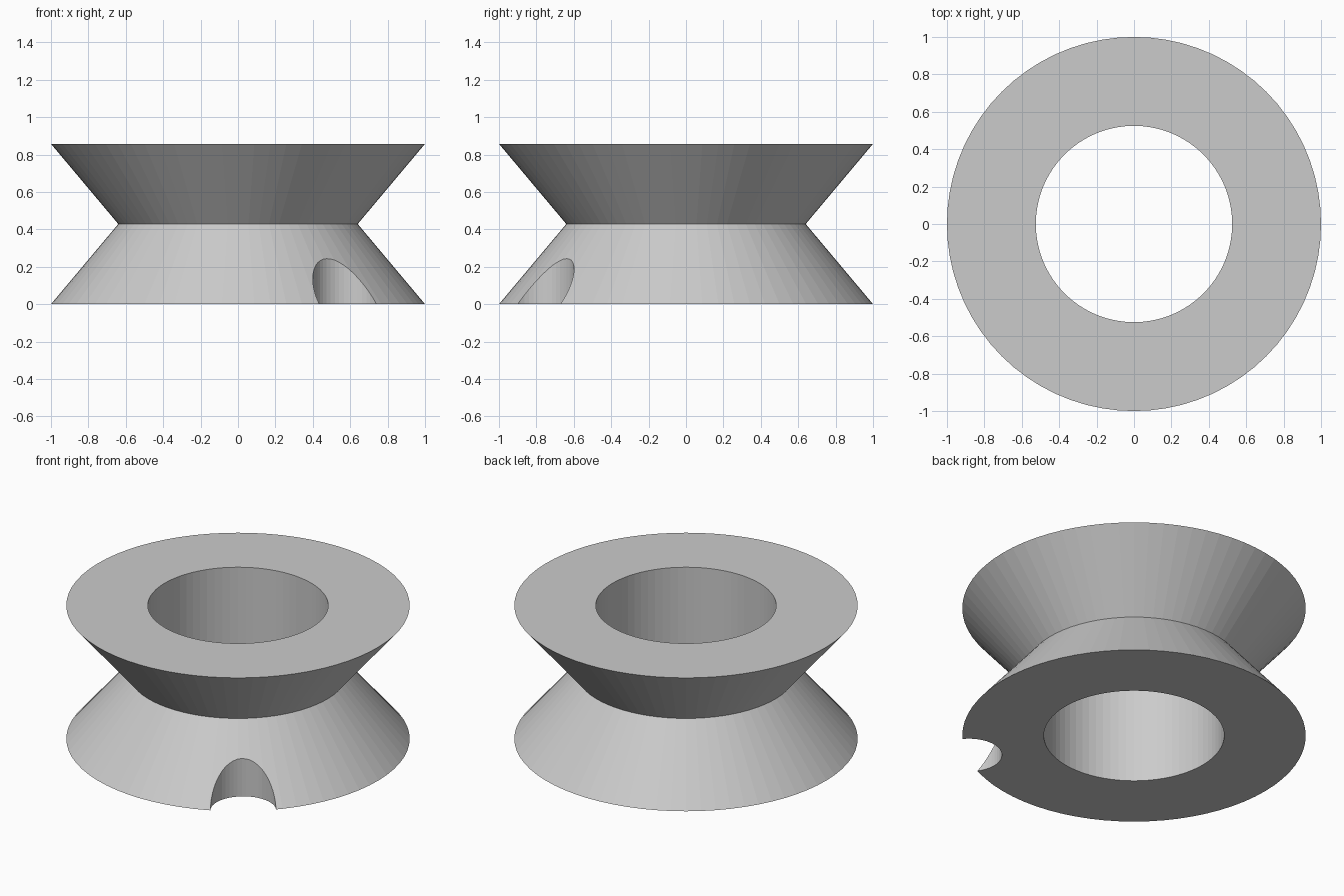
import bpy
import bmesh
import math

cube = bpy.data.objects.get("Cube")
if cube:
    bpy.data.objects.remove(cube, do_unlink=True)

SEGMENTS = 72
HEIGHT = 0.857

# Single plain grey
grey = bpy.data.materials.new("plain_grey")
grey.use_nodes = True
colour = (0.6, 0.6, 0.6, 1)
grey.diffuse_color = colour
grey.node_tree.nodes["Principled BSDF"].inputs["Base Color"].default_value = colour


def add_object(name, bm):
    bmesh.ops.recalc_face_normals(bm, faces=bm.faces)
    mesh = bpy.data.meshes.new(name)
    bm.to_mesh(mesh)
    bm.free()
    mesh.materials.append(grey)
    obj = bpy.data.objects.new(name, mesh)
    bpy.context.collection.objects.link(obj)
    return obj


# Grooved ring: closed (radius, height) profile turned around z
profile = [(0.525, 0), (1, 0), (0.64, HEIGHT / 2), (1, HEIGHT), (0.525, HEIGHT)]
bm = bmesh.new()
rings = []
for radius, z in profile:
    ring = []
    for i in range(SEGMENTS):
        a = math.tau * i / SEGMENTS
        ring.append(bm.verts.new((radius * math.cos(a), radius * math.sin(a), z)))
    rings.append(ring)
for k, ring in enumerate(rings):
    following = rings[(k + 1) % len(rings)]
    for i in range(SEGMENTS):
        j = (i + 1) % SEGMENTS
        bm.faces.new((ring[i], ring[j], following[j], following[i]))
pulley = add_object("grooved_ring", bm)

# Round vertical notch through the rim of the lower cone
bm = bmesh.new()
bmesh.ops.create_cone(bm, cap_ends=True, segments=48, radius1=0.191,
                      radius2=0.191, depth=0.8)
cutter = add_object("notch_cutter", bm)
angle = math.radians(-53.2)
cutter.location = (0.986 * math.cos(angle), 0.986 * math.sin(angle), -0.1)
cutter.hide_render = True

cut = pulley.modifiers.new("notch", "BOOLEAN")
cut.operation = "DIFFERENCE"
cut.solver = "EXACT"
cut.object = cutter
bpy.context.view_layer.objects.active = pulley
pulley.select_set(True)
bpy.ops.object.modifier_apply(modifier=cut.name)
bpy.data.objects.remove(cutter, do_unlink=True)
